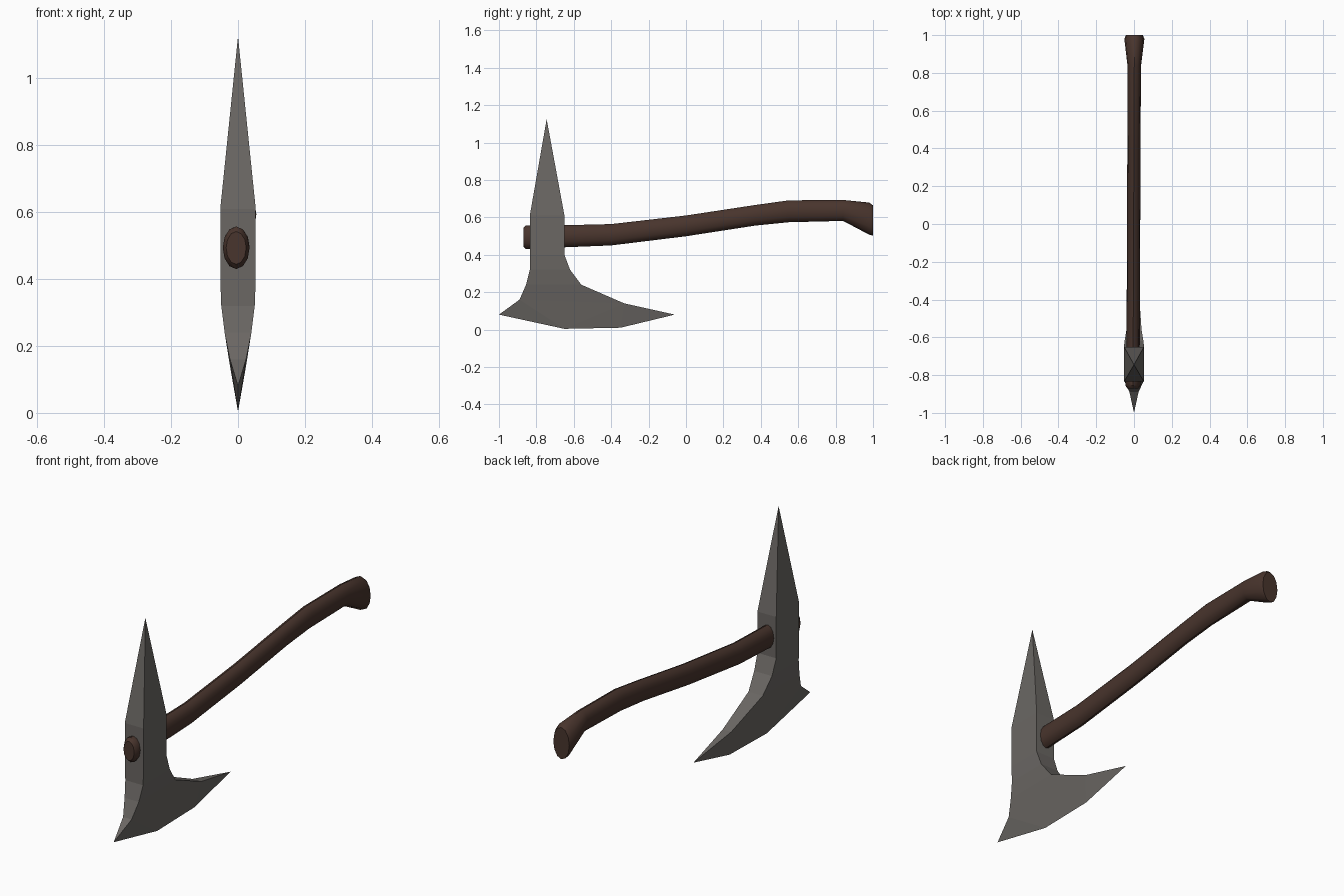
import bpy, bmesh, math

if "Cube" in bpy.data.objects:
    bpy.data.objects.remove(bpy.data.objects["Cube"])


def material(name, rgb):
    m = bpy.data.materials.new(name)
    m.diffuse_color = (*rgb, 1)
    m.use_nodes = True
    m.node_tree.nodes["Principled BSDF"].inputs["Base Color"].default_value = m.diffuse_color
    return m


def finish(bm, name, mat):
    bmesh.ops.recalc_face_normals(bm, faces=bm.faces[:])
    me = bpy.data.meshes.new(name)
    bm.to_mesh(me)
    bm.free()
    me.materials.append(mat)
    ob = bpy.data.objects.new(name, me)
    bpy.context.scene.collection.objects.link(ob)
    return ob


steel = material("dark steel", (0.145, 0.135, 0.125))
wood = material("dark brown wood", (0.066, 0.035, 0.026))

# Axe head: rows of (front y, front z, back y, back z, half thickness)
rows = [(-0.835, 0.61, -0.65, 0.61, 0.053),
        (-0.835, 0.40, -0.65, 0.40, 0.053),
        (-0.835, 0.32, -0.62, 0.32, 0.050),
        (-0.855, 0.24, -0.56, 0.24, 0.040),
        (-0.89, 0.16, -0.33, 0.14, 0.024)]
bm = bmesh.new()
rings = [[bm.verts.new(p) for p in ((-t, fy, fz), (t, fy, fz), (t, by, bz), (-t, by, bz))]
         for fy, fz, by, bz, t in rows]
for a, b in zip(rings, rings[1:]):
    for i in range(4):
        j = (i + 1) % 4
        bm.faces.new((a[i], a[j], b[j], b[i]))
# Spike
tip = bm.verts.new((0, -0.745, 1.125))
for i in range(4):
    bm.faces.new((rings[0][i], rings[0][(i + 1) % 4], tip))
# Sharp cutting edge
e = [bm.verts.new((0, y, z)) for y, z in ((-1, 0.08), (-0.65, 0.004), (-0.35, 0.01), (-0.06, 0.08))]
fl, fr, br, bl = rings[-1]
for f, b in ((fl, bl), (fr, br)):
    for tri in ((f, e[0], e[1]), (f, e[1], b), (b, e[1], e[2]), (b, e[2], e[3])):
        bm.faces.new(tri)
bm.faces.new((fl, fr, e[0]))
bm.faces.new((bl, br, e[3]))
finish(bm, "axe_head", steel)

# Handle: oval sections (y, bottom z, top z, half width), flared at the grip end
sections = [(-0.87, 0.444, 0.542, 0.030), (-0.855, 0.430, 0.557, 0.040),
            (-0.83, 0.432, 0.557, 0.040), (-0.65, 0.440, 0.558, 0.035),
            (-0.40, 0.450, 0.564, 0.035), (0.0, 0.499, 0.610, 0.035),
            (0.37, 0.556, 0.666, 0.035), (0.55, 0.574, 0.691, 0.035),
            (0.84, 0.581, 0.693, 0.036), (0.98, 0.507, 0.679, 0.053),
            (1.0, 0.502, 0.664, 0.045)]
SIDES = 12
bm = bmesh.new()
loops = []
for y, lo, hi, hx in sections:
    cx = -0.002 + 0.004 * y
    loops.append([bm.verts.new((cx + hx * math.cos(a), y, (lo + hi) / 2 + (hi - lo) / 2 * math.sin(a)))
                  for a in (2 * math.pi * k / SIDES for k in range(SIDES))])
for a, b in zip(loops, loops[1:]):
    for i in range(SIDES):
        j = (i + 1) % SIDES
        bm.faces.new((a[i], a[j], b[j], b[i]))
bm.faces.new(loops[0])
bm.faces.new(loops[-1])
handle = finish(bm, "handle", wood)
bpy.context.view_layer.objects.active = handle
handle.select_set(True)
bpy.ops.object.shade_smooth_by_angle(angle=math.radians(42))
